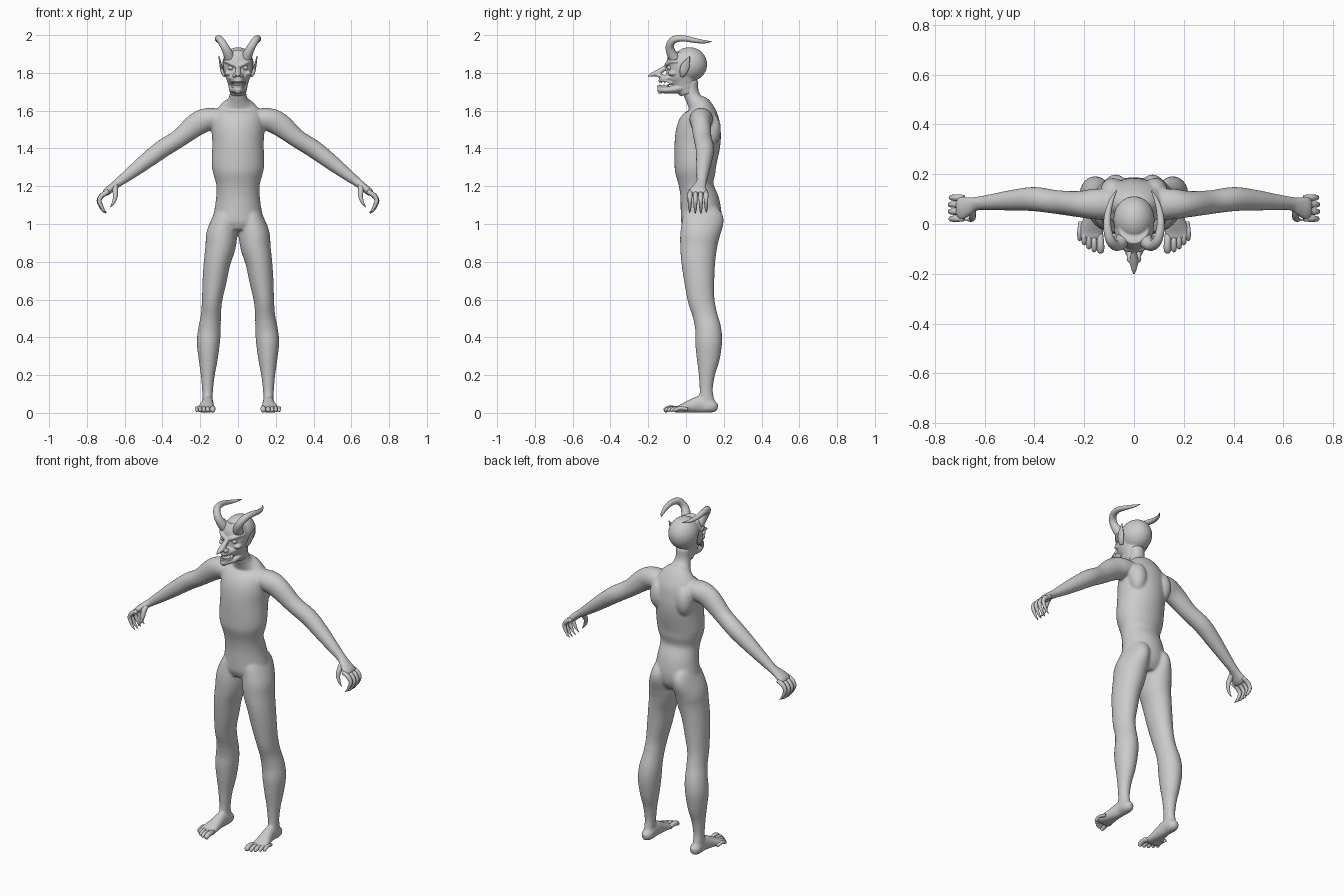
import bpy, bmesh, math
from mathutils import Vector, Matrix

X, Y = Vector((1, 0, 0)), Vector((0, 1, 0))


def spline(pts, steps=5):
    """Catmull-Rom through points of (x, y, z, radius along ref, radius across)."""
    p = [Vector(q if len(q) == 5 else (*q, q[3])) for q in pts]
    p = [p[0] * 2 - p[1]] + p + [p[-1] * 2 - p[-2]]
    out = []
    for i in range(1, len(p) - 2):
        a, b, c, d = p[i - 1:i + 3]
        for k in range(steps):
            t = k / steps
            out.append((b * 2 + (c - a) * t + (a * 2 - b * 5 + c * 4 - d) * t * t
                        + (b * 3 - a - c * 3 + d) * t ** 3) * 0.5)
    return out + [p[-2]]


def tube(bm, pts, ref=Y, mirror=True, sides=20):
    path = spline(pts)
    for s in ((1, -1) if mirror else (1,)):
        rings = []
        for i, p in enumerate(path):
            tan = (path[min(i + 1, len(path) - 1)] - path[max(i - 1, 0)])
            tan = Vector(tan[:3]).normalized()
            u = (ref - tan * ref.dot(tan)).normalized()
            w = tan.cross(u)
            ring = []
            for k in range(sides):
                a = math.tau * k / sides
                v = Vector(p[:3]) + u * math.cos(a) * max(p[3], .001) + w * math.sin(a) * max(p[4], .001)
                ring.append(bm.verts.new((v.x * s, v.y, max(v.z, 0.001))))
            rings.append(ring)
        for r, q in zip(rings, rings[1:]):
            for k in range(sides):
                j = (k + 1) % sides
                bm.faces.new((r[k], r[j], q[j], q[k]))
        bm.faces.new(rings[0])
        bm.faces.new(rings[-1])


def ball(bm, c, r, mirror=True):
    for s in ((1, -1) if mirror else (1,)):
        m = Matrix.Translation((c[0] * s, c[1], c[2])) @ Matrix.Diagonal((*r, 1))
        bmesh.ops.create_uvsphere(bm, u_segments=24, v_segments=16, radius=1, matrix=m)


def finish(bm, name, voxel=0, smooth=0):
    bmesh.ops.recalc_face_normals(bm, faces=bm.faces)
    for f in bm.faces:
        f.smooth = True
    me = bpy.data.meshes.new(name)
    bm.to_mesh(me)
    bm.free()
    ob = bpy.data.objects.new(name, me)
    bpy.context.collection.objects.link(ob)
    if voxel:
        m = ob.modifiers.new("fuse", 'REMESH')
        m.mode, m.voxel_size, m.use_smooth_shade = 'VOXEL', voxel, True
        m = ob.modifiers.new("soften", 'SMOOTH')
        m.factor, m.iterations = 0.5, smooth
    return ob


# Body: torso, legs, feet and arms fused into one skin
bm = bmesh.new()
tube(bm, [(0, .07, .96, .08, .09), (0, .075, 1.0, .102, .14), (0, .08, 1.05, .108, .13),
          (0, .073, 1.12, .103, .118), (0, .055, 1.2, .091, .114), (0, .05, 1.27, .106, .132),
          (0, .05, 1.32, .111, .139), (0, .06, 1.42, .121, .136), (0, .067, 1.5, .118, .14),
          (0, .075, 1.57, .098, .135), (0, .07, 1.62, .068, .10), (0, .045, 1.655, .044, .056),
          (0, .025, 1.7, .042, .043), (0, .02, 1.76, .045, .045)], mirror=False, sides=40)
tube(bm, [(.062, .1, 1.1, .06, .04), (.07, .095, 1.04, .106, .06), (.085, .075, .95, .105, .081),
          (.093, .067, .88, .098, .08), (.11, .065, .8, .09, .071), (.124, .07, .7, .08, .064),
          (.137, .08, .6, .071, .054), (.143, .1, .52, .065, .053), (.151, .118, .44, .069, .06),
          (.157, .12, .37, .071, .061), (.158, .117, .28, .06, .05), (.16, .11, .2, .043, .037),
          (.161, .107, .12, .035, .029), (.162, .11, .06, .042, .027), (.162, .115, .02, .045, .03)],
     sides=32)
tube(bm, [(.16, .168, .028, .016, .018), (.16, .14, .034, .032, .034), (.16, .08, .045, .031, .046),
          (.165, .02, .034, .039, .034), (.172, -.03, .021, .05, .021),
          (.175, -.062, .017, .05, .015)], X)
tube(bm, [(.07, .08, 1.56, .06, .045), (.155, .08, 1.555, .062, .06), (.22, .08, 1.527, .053, .062),
          (.31, .088, 1.455, .048, .049), (.4, .1, 1.398, .049, .048), (.48, .096, 1.338, .043, .043),
          (.57, .088, 1.268, .033, .033), (.63, .082, 1.222, .028, .024), (.66, .073, 1.2, .037, .021),
          (.69, .065, 1.175, .048, .021), (.707, .064, 1.16, .046, .016)])
# shoulder blades and kneecaps
ball(bm, (.085, .135, 1.5), (.05, .05, .085))
ball(bm, (.142, .062, .525), (.032, .03, .042))
finish(bm, "body", .0065, 8)

# Fingers: four curled claws and a thumb on each hand
bm = bmesh.new()
for y, k in ((.022, .96), (.05, 1), (.078, 1), (.105, .95)):
    curl = [(.685, y, 1.172, .012), (.72, y, 1.152, .013), (.737, y, 1.124, .011),
            (.728, y, 1.095, .0095), (.714, y, 1.07, .006), (.698, y, 1.055, .0015)]
    tube(bm, [(.66 + (x - .66) * k, b + (b - .064) * (1.18 - z) * .5, 1.18 + (z - 1.18) * k, r)
              for x, b, z, r in curl], sides=12)
tube(bm, [(.65, .062, 1.205, .016), (.65, .036, 1.178, .015), (.649, .022, 1.147, .012),
          (.659, .017, 1.115, .008), (.677, .016, 1.088, .0015)], sides=12)
finish(bm, "fingers")

# Toes
bm = bmesh.new()
for x, tip, r in ((.134, -.117, .014), (.16, -.112, .011), (.181, -.1, .0105),
                  (.2, -.084, .01), (.218, -.067, .0095)):
    base = x * .9 + .017
    tube(bm, [(base, tip + .075, .018, r), (x, tip + .042, .025, r), (x, tip + .02, .021, r * 1.05),
              (x, tip + .006, .013, r * .9), (x, tip, .01, r * .35)], X, sides=12)
finish(bm, "toes")

# Head: skull, face, open jaws, brow, cheeks and long hooked nose
bm = bmesh.new()
ball(bm, (0, .018, 1.845), (.083, .094, .091), False)
tube(bm, [(0, -.01, 1.9, .07, .06), (0, -.022, 1.86, .08, .076), (0, -.022, 1.83, .08, .078),
          (0, -.022, 1.79, .082, .07), (0, -.015, 1.765, .075, .06), (0, -.005, 1.73, .06, .05),
          (0, .01, 1.69, .04, .042)], mirror=False, sides=32)
tube(bm, [(0, -.03, 1.776, .06, .02), (0, -.08, 1.774, .05, .02), (0, -.12, 1.77, .034, .017),
          (0, -.142, 1.766, .02, .011)], X, False)
tube(bm, [(0, .01, 1.73, .05, .03), (0, -.06, 1.713, .048, .023), (0, -.105, 1.709, .037, .018),
          (0, -.135, 1.712, .025, .017), (0, -.15, 1.717, .014, .011)], X, False)
ball(bm, (0, -.137, 1.703), (.018, .013, .014), False)
tube(bm, [(0, -.085, 1.85, .012, .012), (0, -.11, 1.828, .012, .013), (0, -.133, 1.812, .016, .015),
          (0, -.158, 1.797, .017, .016), (0, -.182, 1.79, .011, .01),
          (0, -.203, 1.782, .003, .003)], X, False)
ball(bm, (.018, -.137, 1.786), (.012, .02, .011))
tube(bm, [(.008, -.102, 1.838, .012), (.035, -.097, 1.85, .012), (.06, -.074, 1.861, .011),
          (.076, -.045, 1.857, .006)], Vector((0, 0, 1)))
ball(bm, (.05, -.07, 1.797), (.022, .026, .014))
# lips
for z, w, y in ((1.757, .032, -.142), (1.729, .028, -.15)):
    tube(bm, [(0, y, z, .006), (w * .6, y + .012, z, .006), (w, y + .038, z - .001, .006),
              (w * 1.25, y + .07, 1.743, .004)], Vector((0, 0, 1)), sides=10)
finish(bm, "head", .004, 4)

# Eyes
bm = bmesh.new()
ball(bm, (.038, -.087, 1.827), (.015, .015, .013))
finish(bm, "eyes")

# Teeth
bm = bmesh.new()
for x, y in ((.006, -.138), (.017, -.13), (.026, -.112)):
    tube(bm, [(x, y, 1.758, .004), (x, y, 1.75, .0035), (x, y, 1.744, .001)], sides=8)
    tube(bm, [(x, y - .004, 1.727, .004), (x, y - .004, 1.734, .0035), (x, y - .004, 1.739, .001)], sides=8)
finish(bm, "teeth")

# Pointed ears
bm = bmesh.new()
tube(bm, [(.07, -.02, 1.782, .01, .008), (.082, -.014, 1.805, .02, .009), (.09, -.004, 1.835, .023, .007),
          (.096, .008, 1.862, .013, .005), (.101, .018, 1.888, .002, .002)])
finish(bm, "ears")

# Horns sweeping up, out and back
bm = bmesh.new()
tube(bm, [(.042, -.06, 1.875, .03), (.057, -.08, 1.912, .025), (.076, -.085, 1.947, .021),
          (.096, -.062, 1.977, .019), (.107, -.01, 1.982, .016), (.104, .045, 1.972, .013),
          (.09, .095, 1.965, .009), (.07, .135, 1.966, .002)], X)
finish(bm, "horns")
